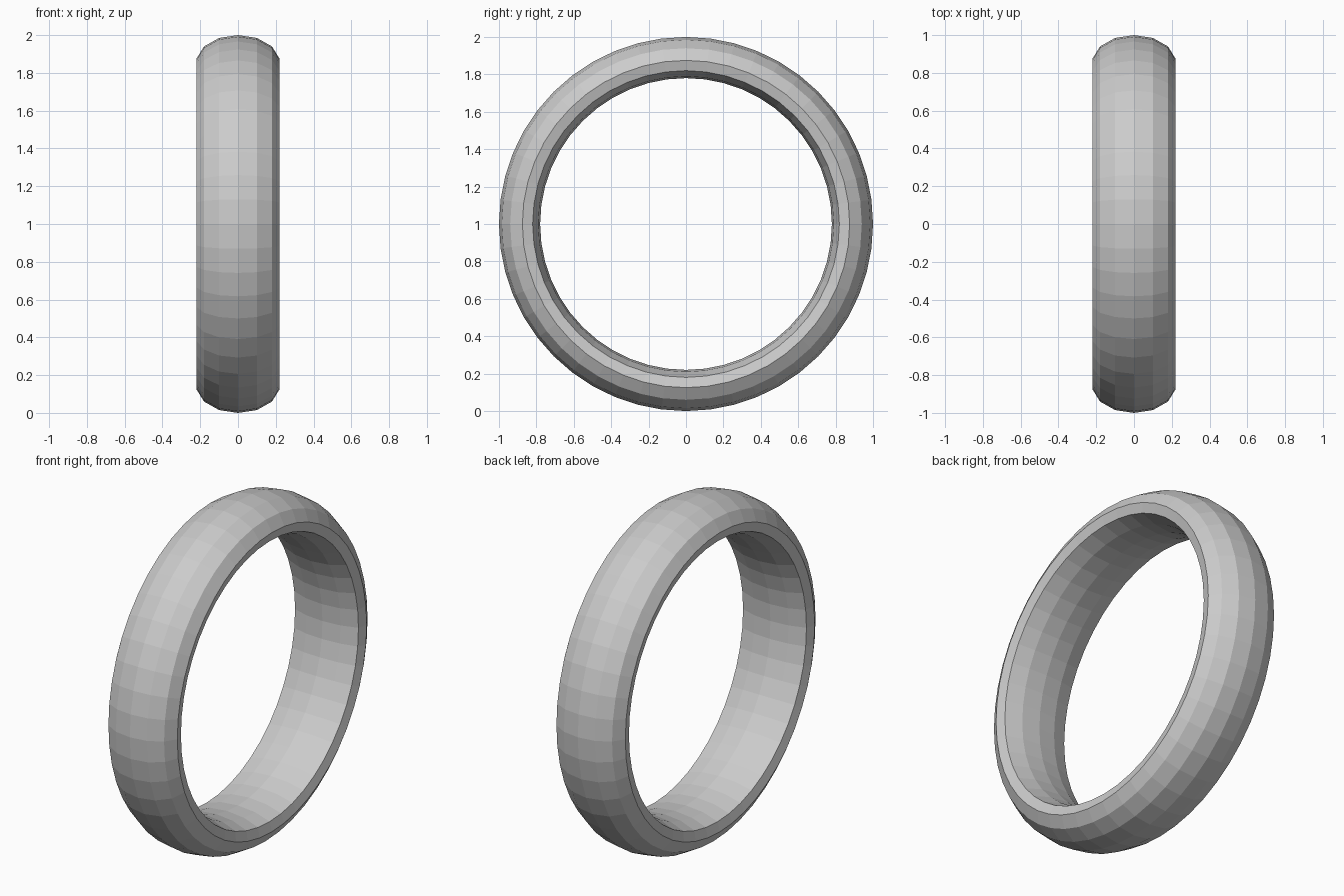
import bpy, bmesh
from math import sin, cos, pi

if "Cube" in bpy.data.objects:
    bpy.data.objects.remove(bpy.data.objects["Cube"])

SEGMENTS = 48

# Half cross-section (x, radius): outer crown -> side edge -> inner crown
half = [(0, 1.0), (0.1, 0.985), (0.18, 0.94), (0.22, 0.875),
        (0.205, 0.82), (0.11, 0.79), (0, 0.78)]
profile = half + [(-x, r) for x, r in half[-2:0:-1]]

# Ring band: profile swept around the x axis
bm = bmesh.new()
loops = []
for i in range(SEGMENTS):
    a = 2 * pi * i / SEGMENTS
    loops.append([bm.verts.new((x, r * cos(a), 1 + r * sin(a))) for x, r in profile])
n = len(profile)
for i in range(SEGMENTS):
    a, b = loops[i], loops[(i + 1) % SEGMENTS]
    for j in range(n):
        k = (j + 1) % n
        bm.faces.new((a[j], a[k], b[k], b[j]))
bmesh.ops.recalc_face_normals(bm, faces=bm.faces)

mesh = bpy.data.meshes.new("ring_band")
bm.to_mesh(mesh)
bm.free()
bpy.context.collection.objects.link(bpy.data.objects.new("ring_band", mesh))
